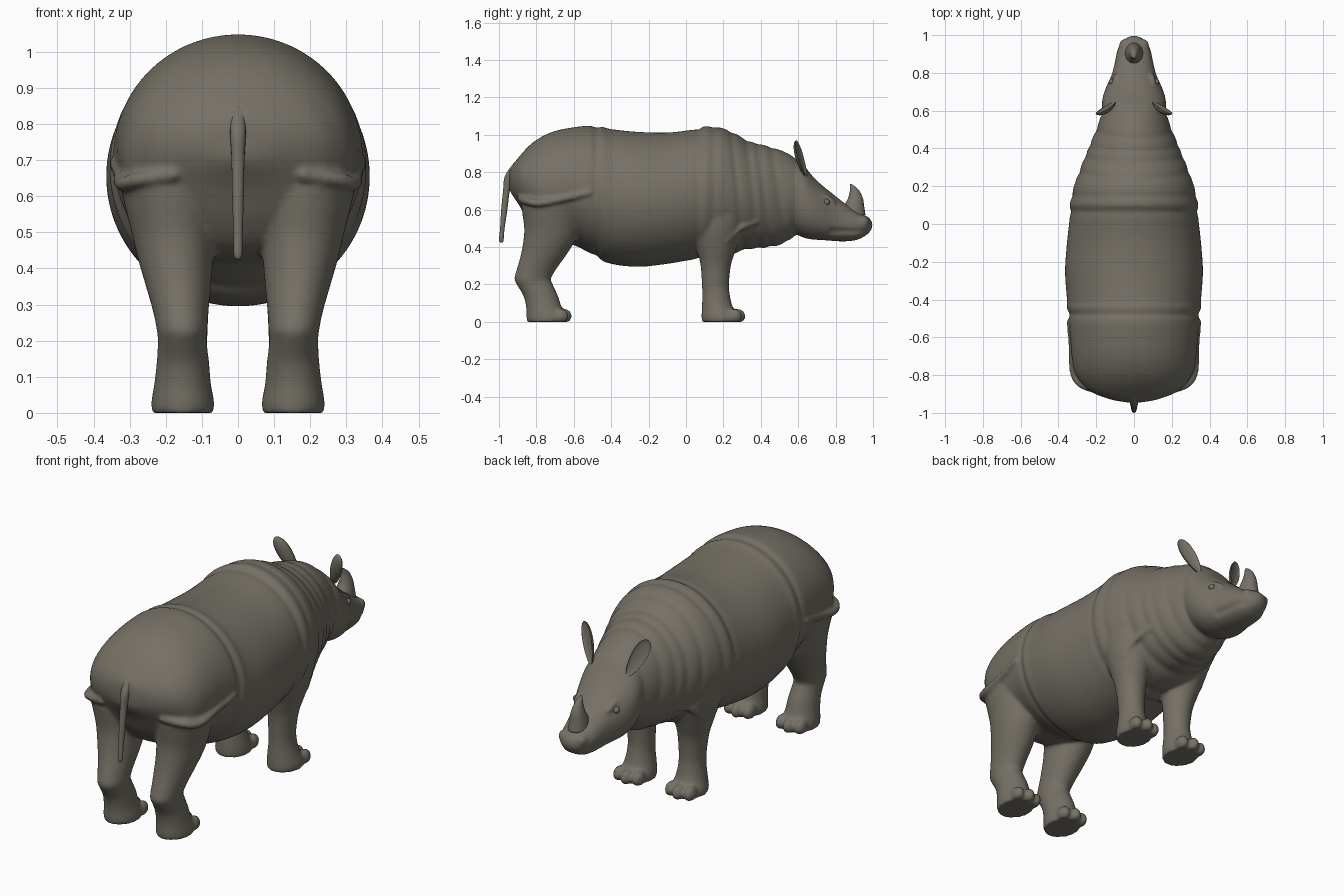
import bpy, bmesh, math
from mathutils import Matrix, Vector

cube = bpy.data.objects.get("Cube")
if cube:
    bpy.data.objects.remove(cube, do_unlink=True)

hide_mat = bpy.data.materials.new("grey_brown_hide")
hide_mat.use_nodes = True
COLOUR = (0.18, 0.165, 0.135, 1)
hide_mat.diffuse_color = COLOUR
for node in hide_mat.node_tree.nodes:
    if node.type == 'BSDF_PRINCIPLED':
        node.inputs["Base Color"].default_value = COLOUR
        node.inputs["Roughness"].default_value = 0.8


def smooth_rows(rows, steps):
    """Catmull-Rom interpolation of number rows."""
    out = []
    for i in range(len(rows) - 1):
        a, b, c, d = (rows[max(i - 1, 0)], rows[i], rows[i + 1],
                      rows[min(i + 2, len(rows) - 1)])
        for k in range(steps):
            t = k / steps
            out.append([q + 0.5 * t * (r - p + t * (2*p - 5*q + 4*r - s + t * (3*(q - r) + s - p)))
                        for p, q, r, s in zip(a, b, c, d)])
    return out + [list(rows[-1])]


def loft(bm, rows, axis, side=1, sides=40, power=1.0, steps=5):
    """Rings of (position, x0, x1, low, high) along 'y' or 'z'."""
    rings, verts = [], []
    for p, x0, x1, lo, hi in smooth_rows(rows, steps):
        ring = []
        for k in range(sides):
            a = math.tau * k / sides
            c, s = (math.copysign(abs(f) ** power, f) for f in (math.cos(a), math.sin(a)))
            x = side * ((x0 + x1) / 2 + (x1 - x0) / 2 * c)
            w = (lo + hi) / 2 + (hi - lo) / 2 * s
            ring.append(bm.verts.new((x, p, w) if axis == 'y' else (x, w, p)))
        rings.append(ring)
        verts += ring
    faces = [bm.faces.new(rings[0]), bm.faces.new(rings[-1][::-1])]
    for r, q in zip(rings, rings[1:]):
        for k in range(sides):
            j = (k + 1) % sides
            faces.append(bm.faces.new((r[k], q[k], q[j], r[j])))
    bmesh.ops.recalc_face_normals(bm, faces=faces)
    return verts


def along_y(rows):
    return [(y, -w, w, lo, hi) for y, w, lo, hi in rows]


def ball(bm, place, size, seg=16):
    m = Matrix.Translation(place) @ Matrix.Diagonal((*size, 1))
    return bmesh.ops.create_uvsphere(bm, u_segments=seg, v_segments=seg // 2 + 2,
                                     radius=1, matrix=m)["verts"]


def skin_fold(bm, path, radius, side):
    for x, y, z in smooth_rows(path, 8):
        ball(bm, (side * x, y, z), (radius,) * 3, 10)


def finish(bm, name):
    mesh = bpy.data.meshes.new(name)
    bm.to_mesh(mesh)
    bm.free()
    mesh.materials.append(hide_mat)
    for p in mesh.polygons:
        p.use_smooth = True
    ob = bpy.data.objects.new(name, mesh)
    bpy.context.scene.collection.objects.link(ob)
    return ob


# Trunk and neck: y, half width, underside, back
TRUNK = [(-.945, .03, .71, .80), (-.93, .12, .68, .835), (-.89, .225, .62, .885),
         (-.84, .28, .53, .94), (-.78, .315, .46, .985), (-.7, .33, .43, 1.02),
         (-.6, .338, .41, 1.04), (-.5, .347, .36, 1.048), (-.4, .355, .31, 1.03),
         (-.25, .365, .295, 1.015), (-.1, .355, .31, 1.012), (.02, .342, .33, 1.025),
         (.14, .333, .345, 1.045), (.24, .305, .36, 1.02), (.32, .275, .385, .975),
         (.42, .235, .395, .945), (.5, .2, .41, .92), (.57, .175, .45, .885), (.63, .14, .52, .83)]
# Head: same columns
HEAD = [(.52, .13, .52, .85), (.58, .162, .475, .865), (.63, .17, .45, .835),
        (.68, .163, .44, .775), (.73, .145, .437, .728), (.78, .122, .433, .688),
        (.83, .107, .43, .648), (.88, .097, .432, .612), (.92, .088, .44, .587),
        (.95, .075, .455, .572), (.975, .055, .472, .56), (.99, .03, .492, .542),
        (.997, .01, .51, .53)]
# Legs: z, inner x, outer x, rear y, front y
HIND_LEG = [(0, .068, .238, -.85, -.645), (.03, .066, .24, -.853, -.635),
            (.08, .075, .232, -.855, -.665), (.14, .08, .225, -.87, -.685),
            (.2, .087, .222, -.905, -.712), (.23, .085, .225, -.918, -.722),
            (.28, .082, .235, -.905, -.695), (.35, .075, .255, -.885, -.645),
            (.43, .068, .278, -.87, -.595), (.5, .06, .295, -.865, -.57),
            (.58, .05, .315, -.875, -.55), (.64, .05, .325, -.88, -.54),
            (.72, .06, .315, -.86, -.56), (.78, .1, .28, -.8, -.62)]
FRONT_LEG = [(0, .068, .235, .085, .28), (.03, .066, .238, .083, .285),
             (.08, .075, .225, .085, .25), (.14, .085, .215, .087, .235),
             (.2, .085, .215, .085, .23), (.3, .08, .23, .078, .24),
             (.38, .07, .255, .06, .265), (.48, .05, .285, .03, .3),
             (.58, .05, .3, .02, .32), (.68, .08, .29, .05, .29)]
# Hide creases (negative) and ridges (positive): y, depth, forward lean
FOLDS = [(-.48, -.025, 0), (-.44, .012, 0), (.065, -.02, 0), (.1, .015, 0), (.15, -.02, 0),
         (.28, -.025, -.1), (.36, -.025, -.1), (.42, -.025, -.12), (.5, -.025, -.15)]

bm = bmesh.new()
for v in loft(bm, along_y(TRUNK), 'y', sides=72, steps=8):
    f = 1 + sum(d * math.exp(-((v.co.y - y - lean * (v.co.z - .65)) / .016) ** 2)
                for y, d, lean in FOLDS)
    v.co.x *= f
    v.co.z = .67 + (v.co.z - .67) * f

# Head with mouth crease
for v in loft(bm, along_y(HEAD), 'y', sides=56, power=.9):
    if v.co.y > .76:
        v.co.x *= 1 - .12 * math.exp(-((v.co.z - .485) / .012) ** 2)

for side in (-1, 1):
    # Legs and toes
    for leg, toe_y in ((HIND_LEG, -.66), (FRONT_LEG, .268)):
        loft(bm, leg, 'z', side)
        for dx, dy in ((-.055, -.01), (0, .008), (.055, -.01)):
            for v in ball(bm, (side * (.152 + dx), toe_y + dy, .03), (.029, .042, .04)):
                v.co.z = max(v.co.z, 0)
    # Rump, shoulder and brow folds
    skin_fold(bm, [(.18, -.885, .66), (.28, -.85, .645), (.322, -.78, .635),
                   (.328, -.65, .66), (.338, -.52, .69)], .02, side)
    skin_fold(bm, [(.25, .21, .43), (.232, .29, .5), (.205, .38, .54)], .017, side)
    skin_fold(bm, [(.112, .71, .675), (.102, .75, .668), (.095, .79, .643)], .013, side)
    # Nostril bulge
    ball(bm, (side * .05, .945, .535), (.03, .035, .03))

body = finish(bm, "body_head_and_legs")
remesh = body.modifiers.new("blend_parts", 'REMESH')
remesh.mode = 'VOXEL'
remesh.voxel_size = .009
remesh.use_smooth_shade = True
relax = body.modifiers.new("relax", 'SMOOTH')
relax.factor = .5
relax.iterations = 5

# Horn
bm = bmesh.new()
loft(bm, [(.57, -.05, .05, .83, .96), (.62, -.042, .042, .845, .952),
          (.66, -.032, .032, .866, .946), (.7, -.02, .02, .876, .927),
          (.725, -.011, .011, .876, .902), (.737, -.003, .003, .876, .884)], 'z', sides=24)
finish(bm, "horn")

# Tail
bm = bmesh.new()
loft(bm, [(.425, -.006, .006, -.995, -.98), (.44, -.012, .012, -1, -.975),
          (.5, -.013, .013, -.994, -.97), (.6, -.016, .016, -.988, -.955),
          (.7, -.018, .018, -.978, -.942), (.78, -.022, .022, -.968, -.92),
          (.85, -.02, .02, -.92, -.88)], 'z', sides=16)
finish(bm, "tail")

for side, label in ((1, "left"), (-1, "right")):
    # Cupped leaf-shaped ear, narrow at the base
    bm = bmesh.new()
    turn = (Matrix.Translation((.148, .617, .872)) @ Matrix.Rotation(.31, 4, 'X')
            @ Matrix.Rotation(.39, 4, 'Y') @ Matrix.Rotation(-.4, 4, 'Z'))
    for v in ball(bm, (0, 0, 0), (1, 1, 1), 28):
        x, y, z = v.co
        if y > 0:
            y *= -.45
        p = turn @ Vector((x * .044 * (.85 + .2 * z), y * .028, z * .108))
        v.co = (side * p.x, p.y, p.z)
    bmesh.ops.recalc_face_normals(bm, faces=bm.faces)
    finish(bm, label + "_ear")
    # Eye
    bm = bmesh.new()
    ball(bm, (side * .118, .752, .64), (.016, .017, .017))
    finish(bm, label + "_eye")
